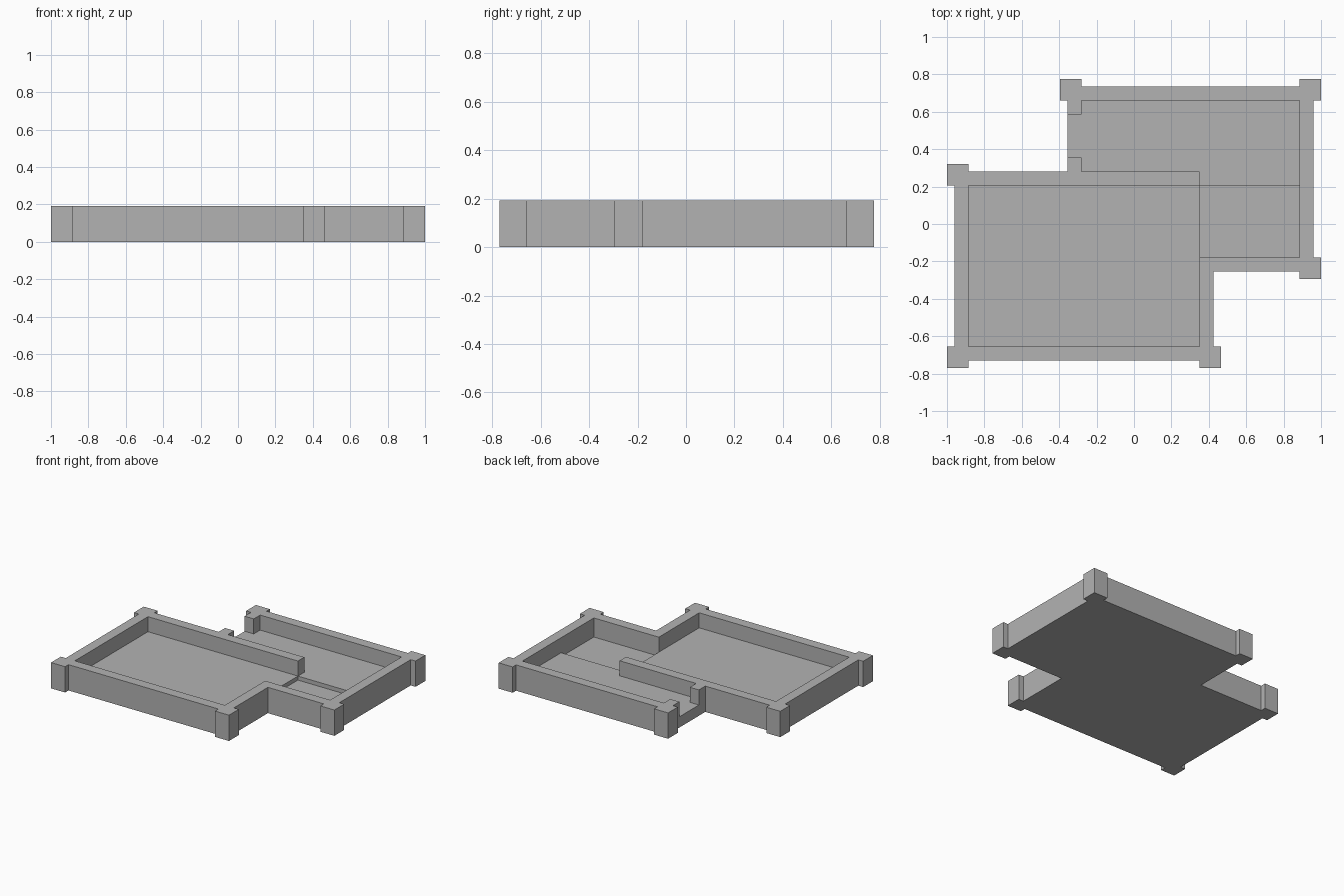
import bpy
import bmesh

cube = bpy.data.objects.get("Cube")
if cube:
    bpy.data.objects.remove(cube, do_unlink=True)

grey = bpy.data.materials.new("stone_grey")
grey.use_nodes = True
COLOUR = (0.45, 0.45, 0.45, 1)
grey.diffuse_color = COLOUR
grey.node_tree.nodes["Principled BSDF"].inputs["Base Color"].default_value = COLOUR

# Plan lines shared by the two overlapping rooms
WALL, POST = 0.075, 0.115
TOP, FLOOR, PIT = 0.192, 0.08, 0.05
LEFT, MID, RIGHT = -0.885, 0.35, 0.885
FRONT, STEP, INNER, BACK = -0.655, -0.18, 0.205, 0.66
DOOR = -0.28
JAMB_A, JAMB_B = INNER + 2 * WALL, BACK - WALL


def prism(name, outline, height):
    """Extrude a flat plan outline up from the ground."""
    bm = bmesh.new()
    base = bm.faces.new([bm.verts.new((x, y, 0)) for x, y in outline])
    top = bmesh.ops.extrude_face_region(bm, geom=[base], use_keep_orig=True)["geom"]
    for v in top:
        if isinstance(v, bmesh.types.BMVert):
            v.co.z = height
    bmesh.ops.recalc_face_normals(bm, faces=bm.faces)
    mesh = bpy.data.meshes.new(name)
    bm.to_mesh(mesh)
    bm.free()
    mesh.materials.append(grey)
    obj = bpy.data.objects.new(name, mesh)
    bpy.context.collection.objects.link(obj)
    return obj


def block(name, x0, x1, y0, y1, height=TOP):
    return prism(name, [(x0, y0), (x1, y0), (x1, y1), (x0, y1)], height)


# Front room walls
block("front_room_front_wall", LEFT, MID, FRONT - WALL, FRONT)
block("front_room_left_wall", LEFT - WALL, LEFT, FRONT, INNER)
block("dividing_wall", LEFT, MID, INNER, INNER + WALL)
block("front_room_right_wall", MID, MID + WALL, FRONT, STEP)

# Back room walls
block("back_room_front_wall", MID + WALL, RIGHT, STEP - WALL, STEP)
block("back_room_right_wall", RIGHT, RIGHT + WALL, STEP, BACK)
block("back_room_back_wall", DOOR, RIGHT, BACK, BACK + WALL)

# Doorway jambs
block("door_jamb_front", DOOR - WALL, DOOR, INNER + WALL, JAMB_A)
block("door_jamb_back", DOOR - WALL, DOOR, JAMB_B, BACK)

# Corner posts grow outward from each inner room corner
posts = {
    "front_left": (LEFT, FRONT, -1, -1),
    "middle_left": (LEFT, INNER, -1, 1),
    "front_middle": (MID, FRONT, 1, -1),
    "middle_right": (RIGHT, STEP, 1, -1),
    "back_right": (RIGHT, BACK, 1, 1),
    "back_middle": (DOOR, BACK, -1, 1),
}
for place, (x, y, sx, sy) in posts.items():
    xs = sorted((x, x + sx * POST))
    ys = sorted((y, y + sy * POST))
    block(place + "_post", *xs, *ys)

# Floors: front room, lowered overlap corner, back room with door sill
block("front_room_floor", LEFT, MID, FRONT, INNER, FLOOR)
block("lowered_floor", MID, RIGHT, STEP, INNER, PIT)
SILL = DOOR - WALL
prism("back_room_floor", [
    (MID, INNER), (RIGHT, INNER), (RIGHT, BACK), (DOOR, BACK),
    (DOOR, JAMB_B), (SILL, JAMB_B), (SILL, JAMB_A), (DOOR, JAMB_A),
    (DOOR, INNER + WALL), (MID, INNER + WALL)], FLOOR)
